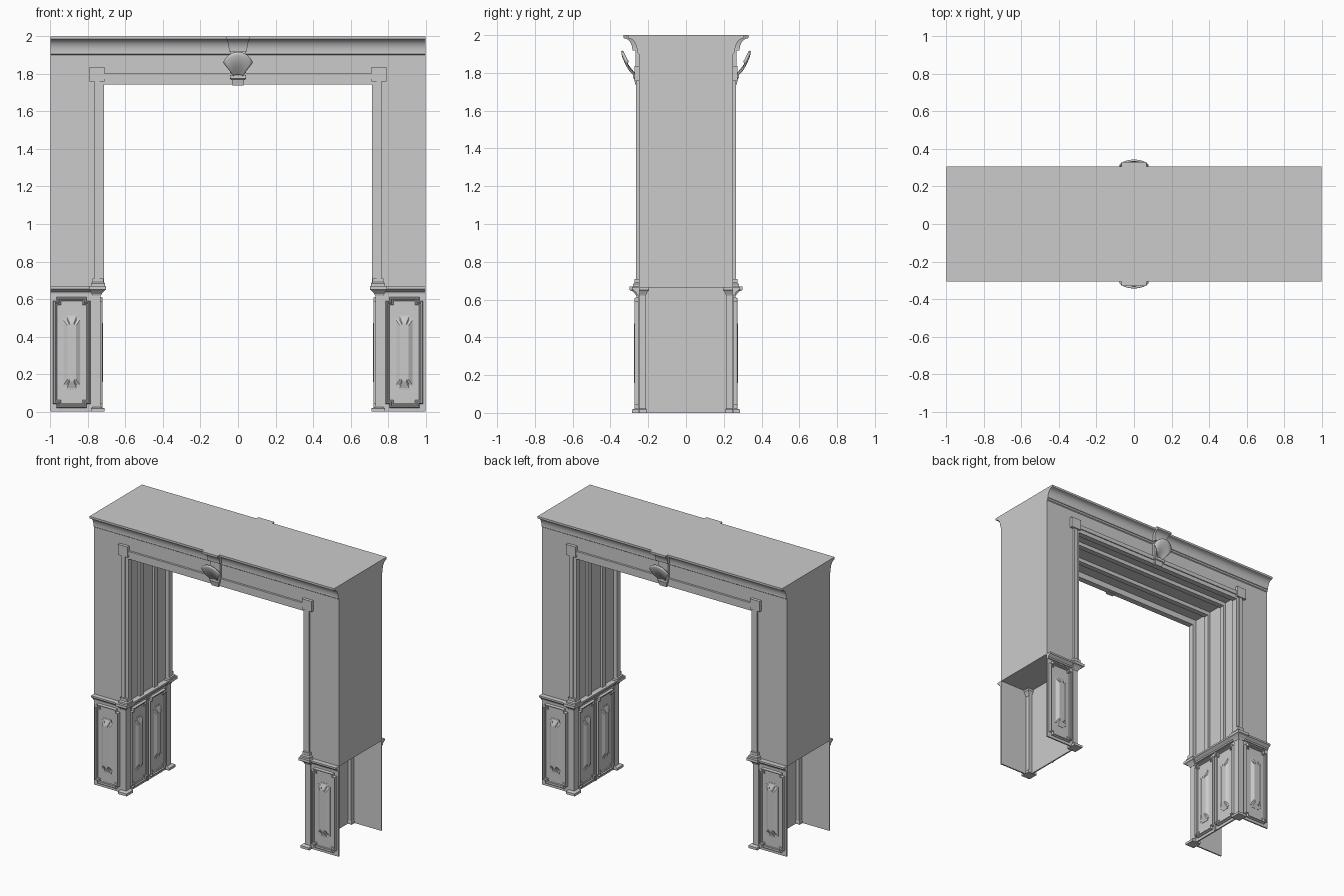
import bpy, bmesh, math

cube = bpy.data.objects.get("Cube")
if cube:
    bpy.data.objects.remove(cube, do_unlink=True)

stone = bpy.data.materials.new("plain_grey")
stone.use_nodes = True
GREY = (0.6, 0.6, 0.6, 1)
stone.diffuse_color = GREY
stone.node_tree.nodes["Principled BSDF"].inputs["Base Color"].default_value = GREY


def finish(name, bm, mirror="", smooth=False):
    bmesh.ops.recalc_face_normals(bm, faces=bm.faces)
    mesh = bpy.data.meshes.new(name)
    bm.to_mesh(mesh)
    bm.free()
    mesh.materials.append(stone)
    obj = bpy.data.objects.new(name, mesh)
    bpy.context.collection.objects.link(obj)
    if smooth:
        bpy.ops.object.select_all(action="DESELECT")
        obj.select_set(True)
        bpy.context.view_layer.objects.active = obj
        bpy.ops.object.shade_smooth_by_angle(angle=math.radians(35))
    if mirror:
        mod = obj.modifiers.new("mirror", "MIRROR")
        mod.use_axis = ("x" in mirror, "y" in mirror, False)
        mod.use_mirror_merge = False
    return obj


def loft(name, rings, mirror="", smooth=False):
    """Join closed rings of points in order and cap both ends."""
    bm = bmesh.new()
    loops = [[bm.verts.new(p) for p in ring] for ring in rings]
    n = len(loops[0])
    for a, b in zip(loops, loops[1:]):
        for i in range(n):
            j = (i + 1) % n
            bm.faces.new((a[i], a[j], b[j], b[i]))
    bm.faces.new(loops[0])
    bm.faces.new(loops[-1])
    return finish(name, bm, mirror, smooth)


def rect(x0, x1, y0, y1, z):
    return [(x0, y0, z), (x1, y0, z), (x1, y1, z), (x0, y1, z)]


def box(name, x, y, z, mirror=""):
    return loft(name, [rect(*x, *y, z[0]), rect(*x, *y, z[1])], mirror)


def arch(name, inner, outer, bottom, soffit, top, y0, y1, mirror=""):
    """Upside-down U shape pushed from y0 to y1."""
    outline = [(-outer, bottom), (-outer, top), (outer, top), (outer, bottom),
               (inner, bottom), (inner, soffit), (-inner, soffit), (-inner, bottom)]
    return loft(name, [[(x, y, z) for x, z in outline] for y in (y0, y1)], mirror)


# Upper body and the two ribs lining the opening
LEDGE = 0.665
arch("upper_body", 0.745, 1, LEDGE, 1.785, 2, -0.25, 0.25)
arch("lining_rib", 0.727, 0.75, LEDGE, 1.757, 1.79, -0.105, -0.065, "y")

# Stepped trim around the opening, in front and behind
arch("trim_inner", 0.715, 0.75, LEDGE, 1.742, 1.79, -0.258, -0.215, "y")
arch("trim_outer", 0.738, 0.765, LEDGE, 1.772, 1.802, -0.265, -0.24, "y")
box("trim_corner_block", (0.712, 0.792), (-0.272, -0.24), (1.758, 1.836), "xy")
loft("trim_foot", [rect(0.708, 0.782, -0.28, -0.215, 0.665),
                   rect(0.708, 0.782, -0.28, -0.215, 0.683),
                   rect(0.716, 0.774, -0.272, -0.215, 0.69),
                   rect(0.716, 0.774, -0.272, -0.215, 0.71)], "xy")

# Hollow cornice moulding: a cove between two fillets
cove = [(0.25, 1.9), (0.256, 1.905), (0.256, 1.918)]
for i in range(9):
    a = math.pi / 2 * i / 8
    cove.append((0.302 - 0.042 * math.cos(a), 1.92 + 0.062 * math.sin(a)))
cove += [(0.307, 1.985), (0.307, 2.0)]
loft("cornice", [[(x, -y, z) for y, z in cove + [(0.25, 2.0)]] for x in (-1, 1)],
     "y", smooth=True)

# Keystone: flared head over the cornice, neck, shell and drop
head = []
for y, z in cove[2:]:
    half = 0.048 + 0.018 * ((z - 1.918) / 0.082) ** 2
    head.append(rect(-half, half, -y - 0.024, -0.24, z))
loft("keystone_head", head, "y", smooth=True)
box("keystone_neck", (-0.042, 0.042), (-0.268, -0.24), (1.79, 1.92), "y")
loft("keystone_drop", [rect(-0.028, 0.028, -0.268, -0.24, 1.737),
                       rect(-0.034, 0.034, -0.275, -0.24, 1.77),
                       rect(-0.042, 0.042, -0.28, -0.24, 1.774),
                       rect(-0.042, 0.042, -0.28, -0.24, 1.795)], "y")

bm = bmesh.new()
COLS, ROWS = 14, 8
grid = []
for i in range(COLS + 1):
    u = 2 * i / COLS - 1
    angle, reach = math.radians(36) * u, 0.162 - 0.032 * u * u
    line = []
    for j in range(ROWS + 1):
        s = j / ROWS
        r = 0.035 + (reach - 0.035) * s
        y = -0.268 - 0.07 * math.sin(s * math.pi / 2) + 0.03 * u * u * s
        line.append(bm.verts.new((r * math.sin(angle), y, 1.755 + r * math.cos(angle))))
    grid.append(line)
for a, b in zip(grid, grid[1:]):
    for j in range(ROWS):
        bm.faces.new((a[j], b[j], b[j + 1], a[j + 1]))
shell = finish("keystone_shell", bm, "", smooth=True)
solid = shell.modifiers.new("thickness", "SOLIDIFY")
solid.thickness, solid.offset = 0.01, 0
mod = shell.modifiers.new("mirror", "MIRROR")
mod.use_axis = (False, True, False)

# Pedestals: thin walls, open on the outer side
box("pedestal_face", (0.74, 1), (-0.255, -0.245), (0, LEDGE), "xy")
box("pedestal_jamb", (0.74, 0.75), (-0.25, 0.25), (0, LEDGE), "x")
box("jamb_stile", (0.734, 0.745), (-0.006, 0.006), (0, 0.63), "x")

# Corner posts with feet and flared capitals
box("corner_post", (0.732, 0.775), (-0.262, -0.212), (0, 0.65), "xy")
loft("post_foot", [rect(0.71, 0.782, -0.286, -0.21, 0),
                   rect(0.71, 0.782, -0.286, -0.21, 0.018),
                   rect(0.728, 0.776, -0.266, -0.212, 0.024)], "xy")
loft("post_capital", [rect(0.73, 0.777, -0.264, -0.212, 0.618),
                      rect(0.726, 0.78, -0.268, -0.21, 0.628),
                      rect(0.71, 0.79, -0.286, -0.2, 0.646),
                      rect(0.702, 0.794, -0.298, -0.196, 0.65),
                      rect(0.702, 0.794, -0.298, -0.196, 0.67)], "xy")

# Ledge moulding wrapped around the three closed sides of each pedestal
profile = [(-0.005, 0.625), (0.01, 0.628), (0.012, 0.638), (0.022, 0.646),
           (0.03, 0.652), (0.034, 0.654), (0.034, 0.667), (-0.005, 0.667)]
path = [(1, 0, -1), (0.74, -1, -1), (0.74, -1, 1), (1, 0, 1)]
loft("pedestal_ledge", [[(x + sx * d, sy * (0.252 + d), z) for d, z in profile]
                        for x, sx, sy in path], "x")


# Raised panels with notched corners
def notched(w, h, n, depth):
    w, h = w / 2, h / 2
    quarter = [(w, h - n), (w - n, h - n), (w - n, h)]
    back = quarter[::-1]
    return ([(x, y, depth) for x, y in quarter] + [(-x, y, depth) for x, y in back] +
            [(-x, -y, depth) for x, y in quarter] + [(x, -y, depth) for x, y in back])


def panel(name, place):
    frame = [(0.2, 0.59, 0.02, 0), (0.2, 0.59, 0.02, 0.01), (0.192, 0.582, 0.02, 0.018),
             (0.18, 0.57, 0.02, 0.018), (0.172, 0.562, 0.02, 0.01),
             (0.162, 0.552, 0.02, 0.01), (0.156, 0.546, 0.02, 0.004)]
    field = [(0.1, 0.4, 0.018, 0), (0.1, 0.4, 0.018, 0.006),
             (0.086, 0.38, 0.018, 0.007), (0.046, 0.31, 0.012, 0.02)]
    for part, steps in (("frame", frame), ("field", field)):
        rings = [[place(*p) for p in notched(*s)] for s in steps]
        loft(name + "_" + part, rings, "xy")


panel("face_panel", lambda u, v, d: (0.886 + u, -0.255 - d, 0.316 + v))
panel("jamb_panel", lambda u, v, d: (0.74 - d, -0.108 + u, 0.316 + v))
